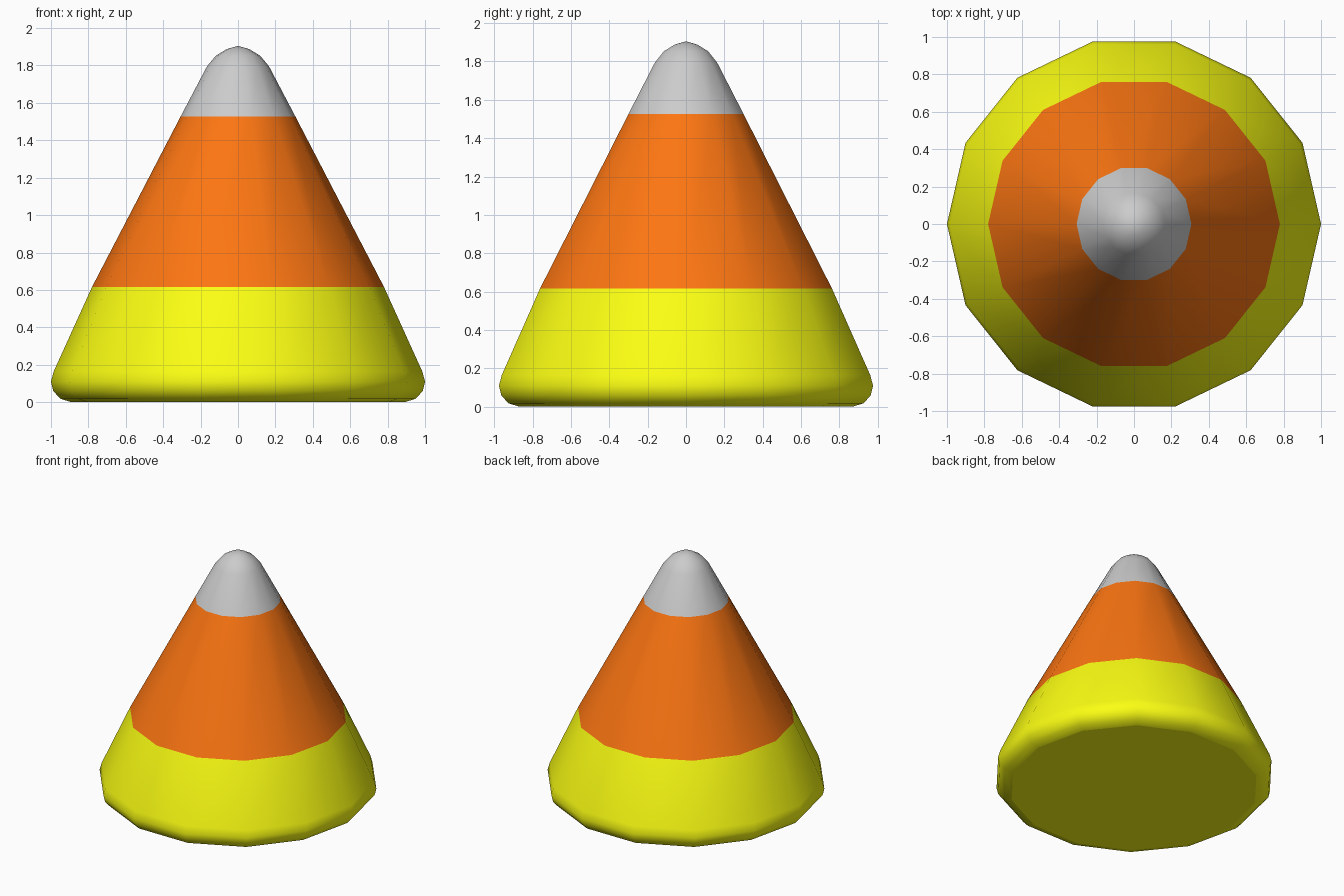
import bpy, bmesh, math

if "Cube" in bpy.data.objects:
    bpy.data.objects.remove(bpy.data.objects["Cube"])

SIDES = 14


def material(name, color):
    m = bpy.data.materials.new(name)
    m.diffuse_color = (*color, 1)
    m.use_nodes = True
    m.node_tree.nodes["Principled BSDF"].inputs["Base Color"].default_value = m.diffuse_color
    return m


# Profile as (radius, height), rounded at the foot and the tip
profile = [(0.89, 0.0), (0.95, 0.018), (0.988, 0.06), (1.0, 0.11), (0.985, 0.165),
           (0.78, 0.617), (0.307, 1.527),
           (0.166, 1.795), (0.118, 1.853), (0.06, 1.888)]
TIP_Z = 1.905

bm = bmesh.new()
rings = [[bm.verts.new((r * math.cos(2 * math.pi * i / SIDES),
                        r * math.sin(2 * math.pi * i / SIDES), z))
          for i in range(SIDES)] for r, z in profile]


def band_index(z):
    return 0 if z < 0.6 else 1 if z < 1.5 else 2


# Side walls, coloured by height
for k in range(len(rings) - 1):
    for i in range(SIDES):
        j = (i + 1) % SIDES
        f = bm.faces.new((rings[k][i], rings[k][j], rings[k + 1][j], rings[k + 1][i]))
        f.material_index = band_index(profile[k][1])
        f.smooth = True

# Rounded tip
tip = bm.verts.new((0, 0, TIP_Z))
for i in range(SIDES):
    f = bm.faces.new((rings[-1][i], rings[-1][(i + 1) % SIDES], tip))
    f.material_index = 2
    f.smooth = True

# Flat underside
bm.faces.new(rings[0][::-1])

mesh = bpy.data.meshes.new("candy_cone")
bm.to_mesh(mesh)
bm.free()
for m in (material("yellow", (0.97, 1.0, 0.006)),
          material("orange", (0.98, 0.18, 0.006)),
          material("pale_grey", (0.8, 0.8, 0.8))):
    mesh.materials.append(m)
bpy.context.collection.objects.link(bpy.data.objects.new("candy_cone", mesh))
